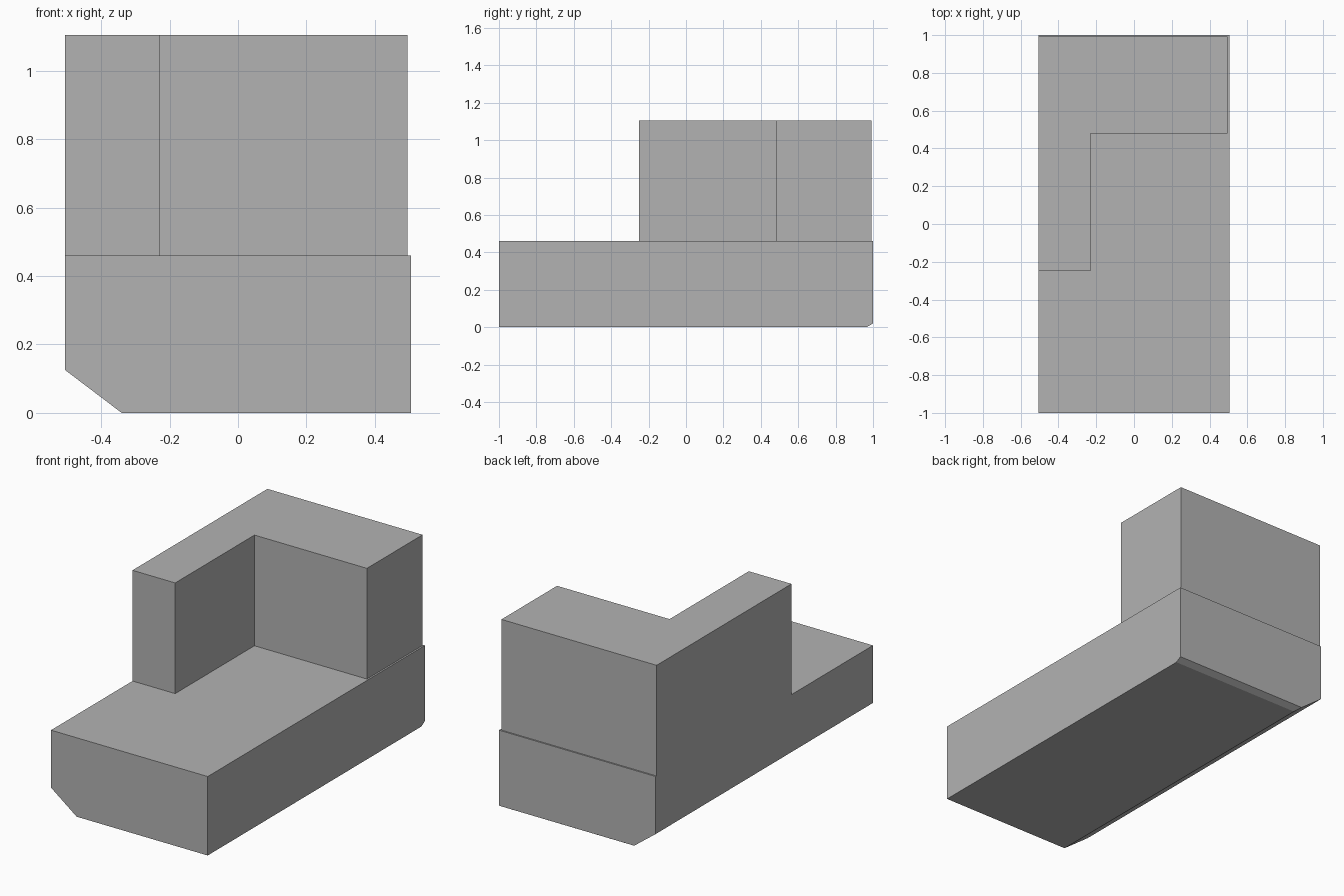
import bpy
from mathutils import Vector

cube = bpy.data.objects.get("Cube")
if cube:
    bpy.data.objects.remove(cube, do_unlink=True)

import bmesh

grey = bpy.data.materials.new("plain_grey")
grey.use_nodes = True
colour = (0.45, 0.45, 0.45, 1)
grey.diffuse_color = colour
grey.node_tree.nodes["Principled BSDF"].inputs["Base Color"].default_value = colour

HALF_W = 0.505
BASE_TOP = 0.46


def prism(name, outline, push, cuts=()):
    """Extrude a closed outline along push, then slice corners off with capped planes."""
    bm = bmesh.new()
    face = bm.faces.new([bm.verts.new(p) for p in outline])
    side = bmesh.ops.extrude_face_region(bm, geom=[face], use_keep_orig=True)["geom"]
    moved = [g for g in side if isinstance(g, bmesh.types.BMVert)]
    bmesh.ops.translate(bm, verts=moved, vec=Vector(push))
    for point, normal in cuts:
        geom = bm.verts[:] + bm.edges[:] + bm.faces[:]
        cut = bmesh.ops.bisect_plane(bm, geom=geom, plane_co=point,
                                     plane_no=normal, clear_outer=True)["geom_cut"]
        rim = [g for g in cut if isinstance(g, bmesh.types.BMEdge)]
        bmesh.ops.contextual_create(bm, geom=rim)
    bmesh.ops.recalc_face_normals(bm, faces=bm.faces[:])
    mesh = bpy.data.meshes.new(name)
    bm.to_mesh(mesh)
    bm.free()
    mesh.materials.append(grey)
    obj = bpy.data.objects.new(name, mesh)
    bpy.context.collection.objects.link(obj)
    return obj


# Long base with a sloped lower right edge and a small bevel under the back
base_outline = [(-HALF_W, -1, 0.125), (-0.34, -1, 0), (HALF_W, -1, 0),
                (HALF_W, -1, BASE_TOP), (-HALF_W, -1, BASE_TOP)]
back_bevel = ((0, 0.965, 0), (0, 0.02, -0.035))
prism("base", base_outline, (0, 2, 0), [back_bevel])

# L-shaped upper block along the right side and the back
ell = [(-HALF_W, -0.25), (-0.23, -0.25), (-0.23, 0.48),
       (0.495, 0.48), (0.495, 0.992), (-HALF_W, 0.992)]
prism("upper_block", [(x, y, BASE_TOP) for x, y in ell], (0, 0, 0.645))
